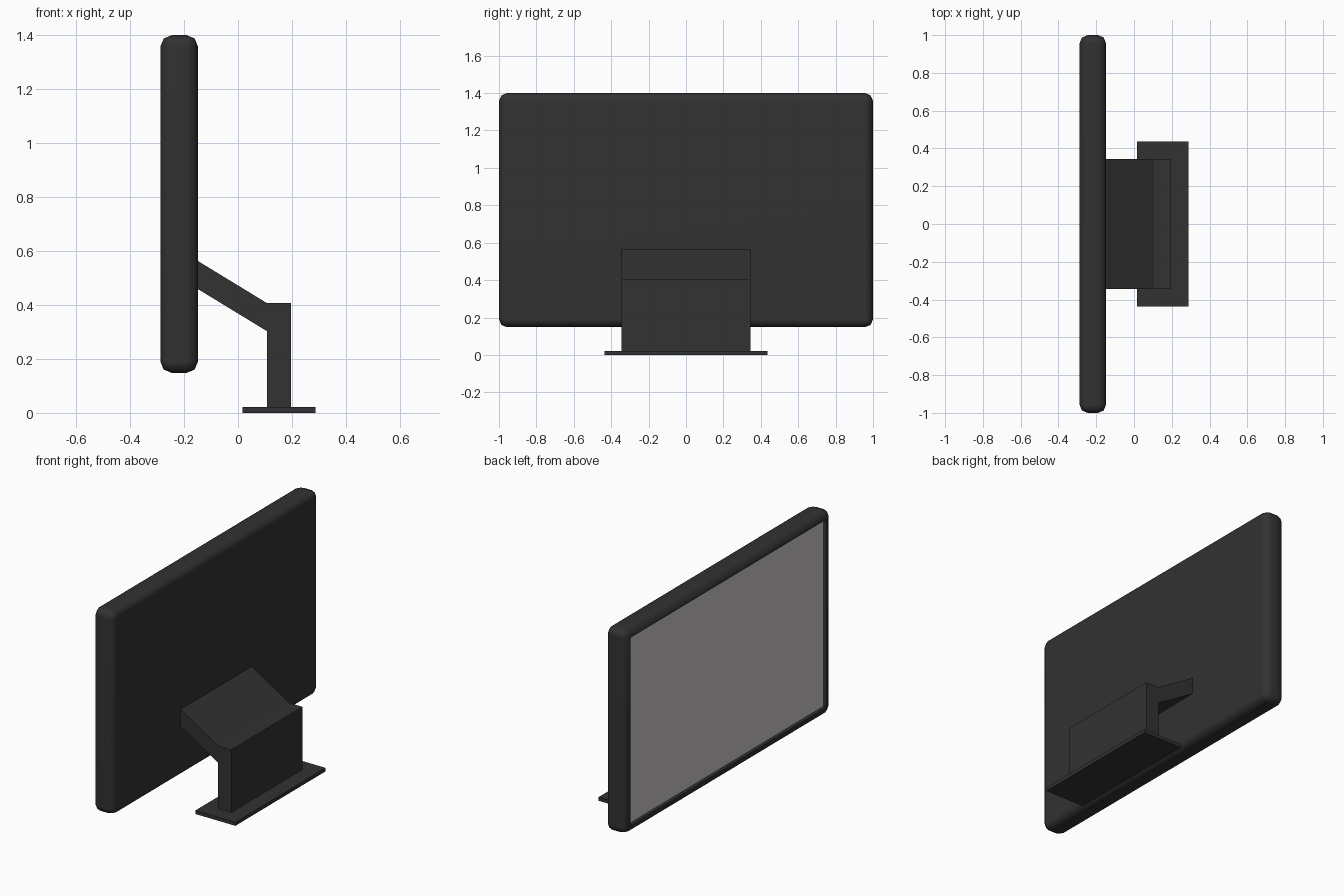
import bpy, bmesh, math
from mathutils import Vector

if "Cube" in bpy.data.objects:
    bpy.data.objects.remove(bpy.data.objects["Cube"])


def material(name, rgb):
    m = bpy.data.materials.new(name)
    m.diffuse_color = (*rgb, 1)
    m.use_nodes = True
    m.node_tree.nodes["Principled BSDF"].inputs["Base Color"].default_value = m.diffuse_color
    return m


BLACK = material("charcoal plastic", (0.0315, 0.0315, 0.0315))
GREY = material("grey screen", (0.604, 0.565, 0.578))


def finish(name, bm, *mats):
    bmesh.ops.recalc_face_normals(bm, faces=bm.faces)
    me = bpy.data.meshes.new(name)
    for m in mats:
        me.materials.append(m)
    bm.to_mesh(me)
    bm.free()
    ob = bpy.data.objects.new(name, me)
    bpy.context.collection.objects.link(ob)
    return ob


def box(lo, hi):
    bm = bmesh.new()
    bmesh.ops.create_cube(bm, size=1)
    lo, hi = Vector(lo), Vector(hi)
    for v in bm.verts:
        v.co = (lo + hi) / 2 + v.co * (hi - lo)
    return bm


# Display housing: rounded slab with the screen recessed in its -x face
bm = box((-0.288, -1, 0.148), (-0.148, 1, 1.40))
bmesh.ops.bevel(bm, geom=bm.edges[:], offset=0.043, segments=2,
                profile=0.5, affect='EDGES')
bm.normal_update()
screen = max((f for f in bm.faces if f.normal.x < -0.99), key=lambda f: f.calc_area())
bmesh.ops.inset_region(bm, faces=[screen], thickness=0.01)
bmesh.ops.inset_region(bm, faces=[screen], thickness=0.0005, depth=-0.02)
screen.material_index = 1
display = finish("display", bm, BLACK, GREY)
bpy.context.view_layer.objects.active = display
display.select_set(True)
bpy.ops.object.shade_smooth_by_angle(angle=math.radians(50))
# Keep the large panels evenly shaded
display.modifiers.new("flat_panels", 'WEIGHTED_NORMAL').keep_sharp = True

# Stand: bent arm profile extruded along y
profile = [(-0.152, 0.565), (0.107, 0.407), (0.196, 0.407), (0.196, 0.015),
           (0.107, 0.015), (0.107, 0.303), (-0.152, 0.461)]
bm = bmesh.new()
face = bm.faces.new([bm.verts.new((x, -0.345, z)) for x, z in profile])
side = bmesh.ops.extrude_face_region(bm, geom=[face])
bmesh.ops.translate(bm, vec=(0, 0.69, 0),
                    verts=[g for g in side["geom"] if isinstance(g, bmesh.types.BMVert)])
finish("stand_arm", bm, BLACK)

# Base plate
finish("base_plate", box((0.017, -0.437, 0), (0.288, 0.437, 0.022)), BLACK)
